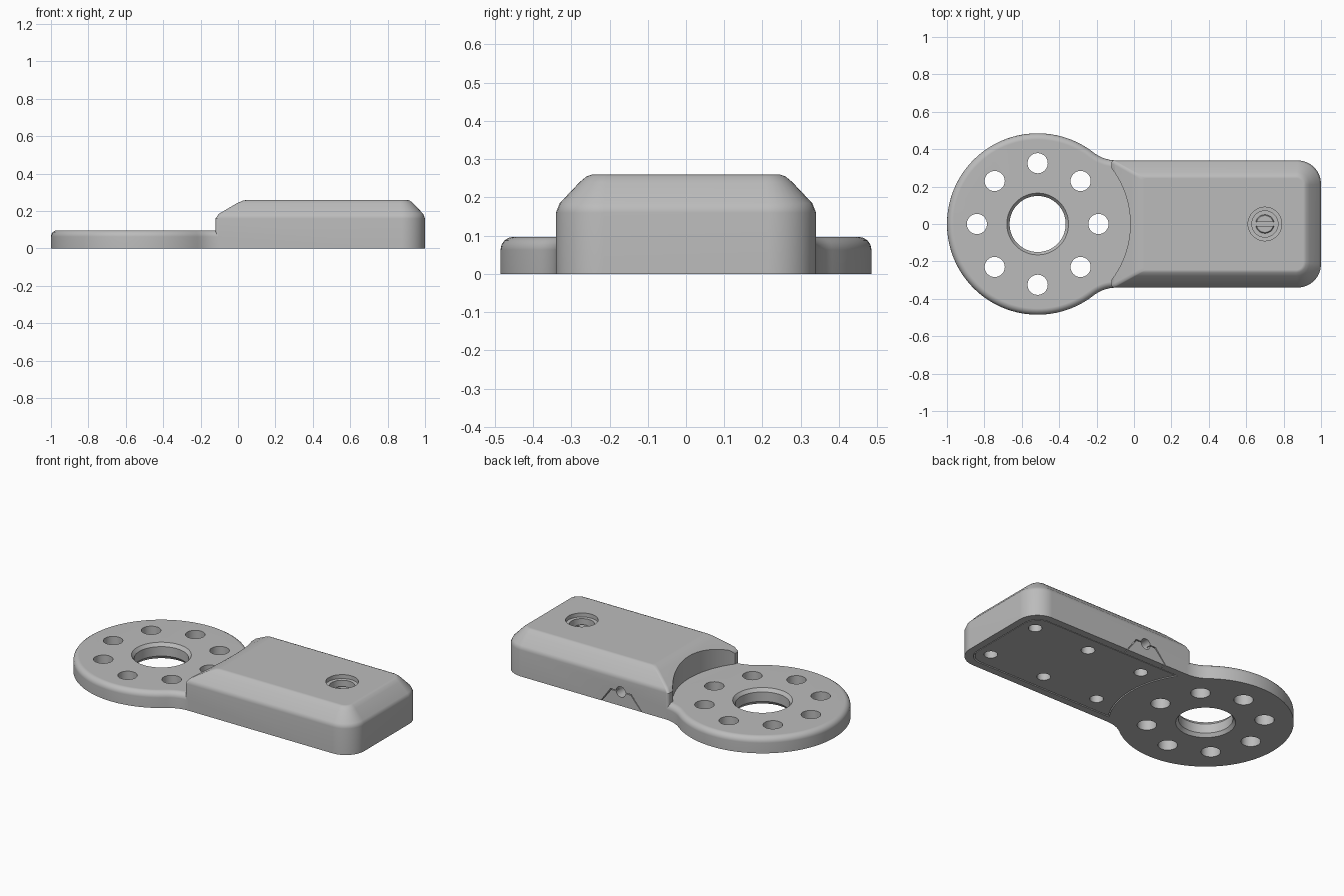
import bpy, bmesh
from math import sin, cos, pi, sqrt, atan2, radians
from mathutils import Matrix

if "Cube" in bpy.data.objects:
    bpy.data.objects.remove(bpy.data.objects["Cube"])

gray = bpy.data.materials.new("Light gray plastic")
gray.use_nodes = True
gray.diffuse_color = (0.5, 0.5, 0.5, 1)
gray.node_tree.nodes["Principled BSDF"].inputs["Base Color"].default_value = (0.5, 0.5, 0.5, 1)

CX, R = -0.515, 0.485      # ring centre and radius
W = 0.34                   # half width of the housing
RING_TOP, TOP = 0.097, 0.26


def make(name, bm):
    bmesh.ops.recalc_face_normals(bm, faces=bm.faces)
    mesh = bpy.data.meshes.new(name)
    bm.to_mesh(mesh)
    bm.free()
    mesh.materials.append(gray)
    ob = bpy.data.objects.new(name, mesh)
    bpy.context.collection.objects.link(ob)
    return ob


def loft(name, rings):
    """Skin a stack of equal-length rings and cap both ends."""
    bm = bmesh.new()
    loops = [[bm.verts.new(p) for p in ring] for ring in rings]
    n = len(loops[0])
    for a, b in zip(loops, loops[1:]):
        for i in range(n):
            j = (i + 1) % n
            bm.faces.new((a[i], a[j], b[j], b[i]))
    bm.faces.new(loops[0][::-1])
    bm.faces.new(loops[-1])
    return make(name, bm)


def prism(name, outline, z0, z1):
    return loft(name, [[(x, y, z) for x, y in outline] for z in (z0, z1)])


def lathe(name, profile, x, y, n=48):
    """Round solid from (radius, z) pairs."""
    return loft(name, [[(x + r * cos(2 * pi * i / n), y + r * sin(2 * pi * i / n), z)
                        for i in range(n)] for r, z in profile])


def arc(cx, cy, r, a0, a1, n):
    return [(cx + r * cos(a0 + (a1 - a0) * i / n), cy + r * sin(a0 + (a1 - a0) * i / n))
            for i in range(n + 1)]


def combine(target, others, operation):
    """Boolean the other solids into the target and discard them."""
    for other in others:
        mod = target.modifiers.new("Boolean", 'BOOLEAN')
        mod.operation, mod.solver, mod.object = operation, 'EXACT', other
    graph = bpy.context.evaluated_depsgraph_get()
    mesh = bpy.data.meshes.new_from_object(target.evaluated_get(graph))
    target.modifiers.clear()
    target.data = mesh
    for other in others:
        bpy.data.objects.remove(other)


def rounded_ring(x0, x1, w, r_left, r_right, z):
    """Rounded rectangle, with its own corner radius at each end."""
    pts = []
    for k, (x, y, r) in enumerate(((x1 - r_right, w - r_right, r_right),
                                   (x0 + r_left, w - r_left, r_left),
                                   (x0 + r_left, r_left - w, r_left),
                                   (x1 - r_right, r_right - w, r_right))):
        pts += arc(x, y, r, k * pi / 2, (k + 1) * pi / 2, 8)
    return [(x, y, z) for x, y in pts]


# Mounting ring, blended into the housing by two concave fillets
FR = 0.2
fx = CX + sqrt((R + FR) ** 2 - (W + FR) ** 2)
t = atan2(W + FR, fx - CX)
upper = arc(fx, W + FR, FR, -pi / 2, t - pi, 10)
disc = arc(CX, 0, R, t, 2 * pi - t, 80)[1:-1]
lower = [(x, -y) for x, y in upper[::-1]]
outline = [(0.1, W - 0.01)] + upper + disc + lower + [(0.1, 0.01 - W)]
ring = prism("mounting_ring", outline, 0, RING_TOP)
bm = bmesh.new()
bm.from_mesh(ring.data)
rim = [e for e in bm.edges if all(v.co.z > 0.09 for v in e.verts)]
bmesh.ops.bevel(bm, geom=rim, offset=0.034, segments=4, profile=0.5, affect='EDGES')
bm.to_mesh(ring.data)
bm.free()

# Housing with softened sloping shoulders
shoulders = ((0, 0), (0.16, 0), (0.185, 0.01), (0.24, 0.062), (0.255, 0.08), (TOP, 0.095))
body = loft("housing", [rounded_ring(-0.12 + 1.8 * s, 1 - s, W - s, 0.015, 0.125 - 0.9 * s, z)
                        for z, s in shoulders])
combine(body, [lathe("ring_clearance", [(0.495, 0.07), (0.495, 0.4)], CX, 0, 128)], 'DIFFERENCE')
combine(body, [ring], 'UNION')

# Central bore and circle of bolt holes
cutters = [lathe("bore", [(0.175, -0.01), (0.165, 0), (0.15, 0.02), (0.15, 0.077),
                          (0.165, RING_TOP), (0.175, 0.11)], CX, 0, 64)]
for i in range(8):
    a = i * pi / 4
    cutters.append(lathe("bolt_hole", [(0.054, -0.05), (0.054, 0.2)],
                         CX + 0.325 * cos(a), 0.325 * sin(a), 32))

# Stepped button well in the top
cutters.append(lathe("button_well", [(0.07, 0.19), (0.07, 0.235), (0.09, 0.236), (0.09, 0.3)], 0.7, 0))


# Bottom cover outline: concave end beside the ring, rounded far corners
def cover_outline(gap):
    w, x1, r = 0.295 - gap, 0.955 - gap, 0.09
    a = atan2(w, sqrt((0.535 + gap) ** 2 - w * w))
    return (arc(CX, 0, 0.535 + gap, a, -a, 24) + arc(x1 - r, r - w, r, -pi / 2, 0, 8)
            + arc(x1 - r, w - r, r, 0, pi / 2, 8))


# Trapezoid cable insert on the back side
def insert_solid(name, gap, y0, y1):
    pts = ((0.06 + gap, -0.02), (0.33 - gap, -0.02), (0.33 - gap, 0.005),
           (0.27 - gap, 0.088 - gap), (0.13 + gap, 0.088 - gap), (0.06 + gap, 0.005))
    if gap:
        pts = [(x, max(z, 0)) for x, z in pts[1:5]] + [(pts[5][0], 0.005), (pts[0][0], 0)]
        pts = pts[1:]
        pts.insert(0, (0.33 - gap, 0))
    return loft(name, [[(x, y, z) for x, z in pts] for y in (y0, y1)])


def cable_hole():
    ob = lathe("cable_hole", [(0.032, -0.05), (0.032, 0.1)], 0, 0, 24)
    ob.data.transform(Matrix.Translation((0.2, W, 0.085)) @ Matrix.Rotation(radians(90), 4, 'X'))
    return ob


def screw_holes():
    return [lathe("screw_hole", [(0.038, -0.02), (0.038, 0.06)], x, y, 24)
            for x in (0.11, 0.49, 0.87) for y in (-0.19, 0.19)]


cutters += [prism("cover_pocket", cover_outline(0), -0.02, 0.03),
            insert_solid("insert_notch", 0, W - 0.03, W + 0.05), cable_hole()] + screw_holes()
combine(body, cutters, 'DIFFERENCE')

cover = prism("bottom_cover", cover_outline(0.006), 0.002, 0.03)
combine(cover, screw_holes(), 'DIFFERENCE')
insert = insert_solid("cable_insert", 0.005, W - 0.03, W - 0.001)
combine(insert, [cable_hole()], 'DIFFERENCE')

# Slotted button inside the well
button = lathe("button", [(0.05, 0.188), (0.05, 0.206), (0.045, 0.21)], 0.7, 0, 32)
slot = prism("button_slot", [(0.64, -0.01), (0.76, -0.01), (0.76, 0.01), (0.64, 0.01)], 0.196, 0.25)
combine(button, [slot], 'DIFFERENCE')

# Smooth shading with crisp edges
for ob in (body, cover, insert, button):
    bpy.ops.object.select_all(action='DESELECT')
    ob.select_set(True)
    bpy.context.view_layer.objects.active = ob
    bpy.ops.object.shade_smooth_by_angle(angle=radians(30))
    ob.modifiers.new("Weighted normals", 'WEIGHTED_NORMAL').keep_sharp = True
